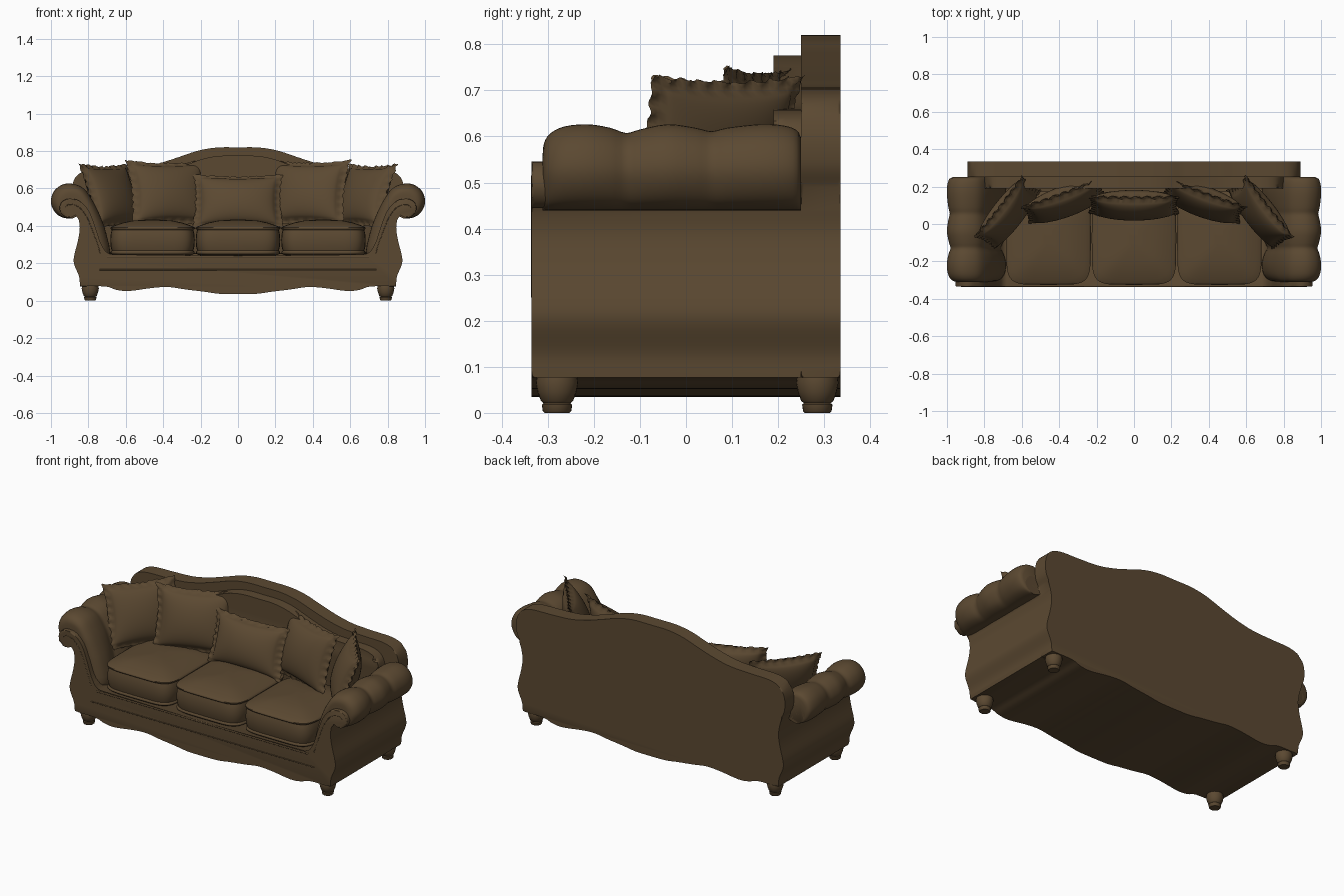
import bpy, bmesh, math, random
from mathutils import Vector, Matrix

random.seed(4)
cube = bpy.data.objects.get("Cube")
if cube:
    bpy.data.objects.remove(cube, do_unlink=True)

fabric = bpy.data.materials.new("brown_fabric")
fabric.use_nodes = True
BROWN = (0.105, 0.066, 0.031, 1)
fabric.diffuse_color = BROWN
fabric.node_tree.nodes["Principled BSDF"].inputs["Base Color"].default_value = BROWN


def finish(name, bm, angle=40):
    """Turn a bmesh into a shaded, coloured object."""
    bmesh.ops.recalc_face_normals(bm, faces=bm.faces)
    mesh = bpy.data.meshes.new(name)
    bm.to_mesh(mesh)
    bm.free()
    mesh.materials.append(fabric)
    obj = bpy.data.objects.new(name, mesh)
    bpy.context.collection.objects.link(obj)
    bpy.ops.object.select_all(action='DESELECT')
    obj.select_set(True)
    bpy.context.view_layer.objects.active = obj
    bpy.ops.object.shade_smooth_by_angle(angle=math.radians(angle))
    return obj


def smooth(points, steps=5):
    """Open Catmull-Rom curve through 2D points."""
    p = [Vector(q) for q in points]
    p = [2 * p[0] - p[1]] + p + [2 * p[-1] - p[-2]]
    out = []
    for a, b, c, d in zip(p, p[1:], p[2:], p[3:]):
        for i in range(steps):
            t = i / steps
            out.append(0.5 * (2 * b + (c - a) * t + (2 * a - 5 * b + 4 * c - d) * t * t
                              + (3 * b - a - 3 * c + d) * t ** 3))
    return out + [p[-2]]


def loft(bm, rings):
    """Skin closed rings of 3D points and cap both ends."""
    rows = [[bm.verts.new(co) for co in ring] for ring in rings]
    n = len(rows[0])
    for a, b in zip(rows, rows[1:]):
        for i in range(n):
            j = (i + 1) % n
            bm.faces.new((a[i], a[j], b[j], b[i]))
    return bm.faces.new(rows[0]), bm.faces.new(rows[-1])


def prism(name, half, y0, y1, bevel=0.007, both=False):
    """Mirror a half outline, given from centre to centre, and extrude it along y."""
    outline = list(half) + [Vector((-p.x, p.y)) for p in reversed(half) if p.x > 1e-4]
    bm = bmesh.new()
    caps = loft(bm, [[(p.x, y, p.y) for p in outline] for y in (y0, y1)])
    edges = list(caps[0].edges) + (list(caps[1].edges) if both else [])
    bmesh.ops.bevel(bm, geom=edges, offset=bevel, segments=2, profile=0.5,
                    affect='EDGES', clamp_overlap=False)
    return finish(name, bm)


def tube(name, path, radius):
    """Thin round trim along a 3D path."""
    data = bpy.data.curves.new(name, 'CURVE')
    data.dimensions = '3D'
    data.bevel_depth = radius
    data.bevel_resolution = 2
    spline = data.splines.new('POLY')
    spline.points.add(len(path) - 1)
    for point, co in zip(spline.points, path):
        point.co = (*co, 1)
    data.materials.append(fabric)
    bpy.context.collection.objects.link(bpy.data.objects.new(name, data))


# Shared outline pieces: scalloped apron and S-shaped side
apron = smooth([(0, .035), (.1, .037), (.18, .048), (.28, .06), (.37, .073), (.46, .068),
                (.58, .052), (.65, .058), (.71, .076), (.845, .077)], 4)
side = smooth([(.845, .078), (.85, .13), (.876, .195), (.876, .24), (.856, .32),
               (.846, .39), (.855, .45)], 4)

# Frame with scrolled arm fronts and seat deck
scroll = smooth([(.865, .462), (.885, .448), (.91, .445), (.94, .46), (.955, .495),
                 (.94, .53), (.905, .545), (.85, .535), (.80, .485), (.765, .4),
                 (.735, .31), (.70, .25)], 4)
deck = [Vector((.68, .24)), Vector((0, .24))]
prism("frame", apron + side[1:] + scroll + deck, -.335, .25)

# Camel-shaped back panel
shoulder = smooth([(.862, .49), (.885, .54), (.887, .61), (.86, .67), (.79, .7), (.66, .705),
                   (.53, .712), (.42, .735), (.31, .77), (.21, .803), (.11, .819), (0, .82)])
prism("back_panel", apron + side[1:] + shoulder, .25, .335, .006, True)

# Padded inside back, a smaller copy of the same top line
pad = [Vector((p.x * .9, p.y - .045)) for p in shoulder[10:]]
prism("back_pad", [Vector((0, .25)), Vector((.75, .25))] + pad, .19, .26, .025)

# Rolled arm upholstery with three soft lobes
section = smooth([(.82, .47), (.87, .447), (.915, .44), (.962, .457), (.992, .495),
                  (1, .54), (.98, .59), (.935, .622), (.88, .624), (.825, .6),
                  (.78, .54), (.74, .46), (.705, .36), (.688, .24), (.78, .24)], 4)
lobes = smooth([(-.311, .5), (-.308, .68), (-.295, .84), (-.265, .96), (-.215, 1),
                (-.165, .94), (-.13, .85), (-.1, .91), (-.04, 1), (.02, .94), (.055, .88),
                (.09, .94), (.16, 1), (.21, .98), (.24, .9), (.25, .76)], 3)
for label, sx in (("left", 1), ("right", -1)):
    bm = bmesh.new()
    loft(bm, [[(sx * (.87 + (p.x - .87) * s), y, p.y if p.y < .5 else .5 + (p.y - .5) * s)
               for p in section] for y, s in lobes])
    finish(label + "_arm_roll", bm, 60)
    # Trim line down the arm front
    line = smooth([(.925, .5), (.9, .515), (.85, .5), (.805, .44), (.765, .34), (.735, .25)])
    tube(label + "_arm_trim", [(sx * p.x, -.333, p.y) for p in line], .003)

# Front rail trims
tube("apron_trim", [(-.74, -.333, .165), (.74, -.333, .165)], .004)
tube("rail_trim", [(-.7, -.331, .235), (.7, -.331, .235)], .006)


def rounded_ring(cx, cy, a, b, z, n=64, power=.36):
    ring = []
    for i in range(n):
        t = 2 * math.pi * i / n
        c, s = math.cos(t), math.sin(t)
        ring.append((cx + a * math.copysign(abs(c) ** power, c),
                     cy + b * math.copysign(abs(s) ** power, s), z))
    return ring


# Seat cushions: inset and height of each ring, with piping at both edges
cushion = [(.04, .24), (.012, .245), (.001, .254), (.001, .261), (.008, .267), (.002, .29),
           (0, .325), (.003, .36), (.008, .378), (0, .384), (0, .391), (.01, .397),
           (.03, .405), (.07, .418), (.12, .428), (.2, .434)]
for label, x in (("right", -.457), ("middle", 0), ("left", .457)):
    bm = bmesh.new()
    loft(bm, [rounded_ring(x, -.075, .226 - i, .25 - i, z) for i, z in cushion])
    finish(label + "_seat_cushion", bm, 60)


def pillow(name, loc, width, height, thick, lean, turn):
    """Plump pillow with pinched sides and a ragged flat fringe."""
    bm = bmesh.new()
    n = 36
    rows = {}
    for face in (-1, 1):
        for i in range(n + 1):
            for j in range(n + 1):
                u, v = 2 * i / n - 1, 2 * j / n - 1
                border = i in (0, n) or j in (0, n)
                if border and face == 1:
                    rows[face, i, j] = rows[-1, i, j]
                    continue
                fu, fv = (max(0, 1 - (k / .89) ** 2) for k in (u, v))
                puff = thick / 2 * (fu * fv) ** .45 + (0 if border else .004)
                ragged = 1 + (random.uniform(-.025, .02) if border else 0)
                x = u * width / 2 * (1 - .09 * (1 - v * v)) * ragged
                z = v * height / 2 * (1 - .09 * (1 - u * u)) * ragged
                edge = max(abs(u), abs(v))
                wave = .006 * math.sin(26 * (u + v)) if edge > .93 else 0
                rows[face, i, j] = bm.verts.new((x, face * puff + wave, z))
        for i in range(n):
            for j in range(n):
                bm.faces.new([rows[face, i + a, j + b]
                              for a, b in ((0, 0), (1, 0), (1, 1), (0, 1))])
    spin = Matrix.Rotation(math.radians(turn), 4, 'Z') @ Matrix.Rotation(math.radians(-lean), 4, 'X')
    bm.transform(Matrix.Translation(loc) @ spin)
    finish(name, bm, 60)


# Scatter pillows in a fan
pillow("middle_pillow", (0, .1, .53), .5, .31, .14, 18, 0)
for label, sx in (("left", 1), ("right", -1)):
    pillow(label + "_inner_pillow", (sx * .37, .12, .575), .46, .37, .14, 16, -sx * 20)
    pillow(label + "_outer_pillow", (sx * .675, .055, .56), .42, .37, .13, 20, -sx * 52)

# Turned bun feet
foot = [(.027, 0), (.031, .004), (.033, .018), (.029, .021), (.035, .026), (.042, .045),
        (.046, .065), (.043, .085), (.038, .1)]
for label, sx in (("left", 1), ("right", -1)):
    for end, y in (("front", -.28), ("back", .285)):
        bm = bmesh.new()
        loft(bm, [rounded_ring(sx * .79, y, r, r, z, 24, 1) for r, z in foot])
        finish(f"{end}_{label}_foot", bm)
